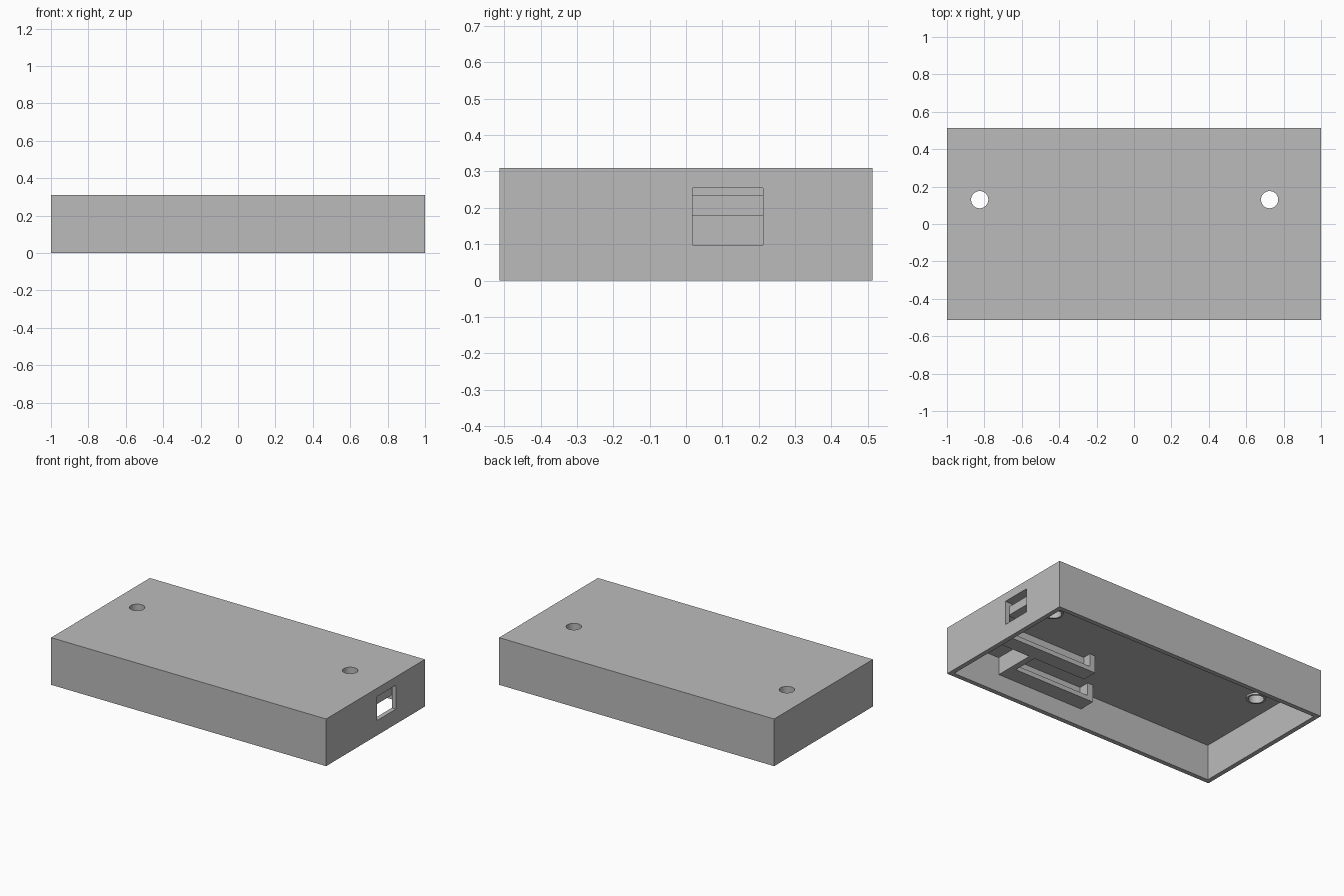
import bpy
from mathutils import Vector

default = bpy.data.objects.get("Cube")
if default:
    bpy.data.objects.remove(default, do_unlink=True)

grey = bpy.data.materials.new("plain_grey")
grey.use_nodes = True
grey.diffuse_color = (0.5, 0.5, 0.5, 1)
grey.node_tree.nodes["Principled BSDF"].inputs["Base Color"].default_value = (0.5, 0.5, 0.5, 1)


def box(name, low, high):
    """Box between two opposite corners."""
    low, high = Vector(low), Vector(high)
    bpy.ops.mesh.primitive_cube_add(size=1)
    ob = bpy.context.object
    ob.name = name
    for v in ob.data.vertices:
        v.co = (low + high) / 2 + v.co * (high - low)
    ob.data.materials.append(grey)
    return ob


def cylinder(name, x, y, radius, bottom, top):
    bpy.ops.mesh.primitive_cylinder_add(vertices=48, radius=radius, depth=top - bottom,
                                        location=(x, y, (bottom + top) / 2))
    ob = bpy.context.object
    ob.name = name
    ob.data.materials.append(grey)
    return ob


def cut(target, cutter):
    """Subtract the cutter from the target, then remove it."""
    cutter.hide_render = True
    mod = target.modifiers.new("cut", "BOOLEAN")
    mod.operation = "DIFFERENCE"
    mod.solver = "EXACT"
    mod.object = cutter
    bpy.context.view_layer.objects.active = target
    bpy.ops.object.modifier_apply(modifier=mod.name)
    bpy.data.objects.remove(cutter, do_unlink=True)


def smooth(ob):
    bpy.ops.object.select_all(action="DESELECT")
    ob.select_set(True)
    bpy.context.view_layer.objects.active = ob
    bpy.ops.object.shade_smooth_by_angle()


HALF_Y, HEIGHT, WALL, CEILING = 0.513, 0.31, 0.03, 0.232
LOW = 0.118                       # underside of the brackets
INNER_X, INNER_Y = 1 - WALL, HALF_Y - WALL
HOLES = [(-0.825, 0.13), (0.725, 0.13)]

# Shell, open underneath, with a port in the right wall
shell = box("shell", (-1, -HALF_Y, 0), (1, HALF_Y, HEIGHT))
cut(shell, box("cavity", (-INNER_X, -INNER_Y, -0.1), (INNER_X, INNER_Y, CEILING)))
cut(shell, box("port_cutter", (0.94, 0.018, 0.098), (1.1, 0.212, 0.255)))

# Screw holes with a low collar under the top
for i, (x, y) in enumerate(HOLES):
    collar = cylinder(f"hole_collar_{i}", x, y, 0.058, CEILING - 0.012, CEILING + 0.01)
    for ob in (shell, collar):
        cut(ob, cylinder("hole_cutter", x, y, 0.046, 0.1, 0.4))
    smooth(collar)
smooth(shell)

# Stop behind the upper half of the port
box("port_stop", (0.87, 0.0, 0.178), (0.965, 0.23, CEILING + 0.002))


def rail(name, x0, x1, y_wall, y_lip):
    """Hanging rail with a lower lip and an end post at its inner end."""
    thick = 0.045 if y_lip > y_wall else -0.045
    for part, xa, xb, ya, yb, za, zb in (
            ("web", x0, x1, y_wall, y_wall + thick, LOW, CEILING + 0.002),
            ("lip", x0, x1, y_wall, y_lip, LOW, LOW + 0.03),
            ("post", x0, x0 + 0.04, y_wall, y_lip, LOW, CEILING + 0.002)):
        box(f"{name}_{part}", (xa, min(ya, yb), za), (xb, max(ya, yb), zb))


# Slide rails either side of the port
rail("front_slide", 0.21, INNER_X + 0.005, -0.205, -0.105)
rail("back_slide", 0.21, INNER_X + 0.005, 0.43, 0.335)

# Bracket along the front wall, closed at its outer end
rail("wall_bracket", 0.0, 0.63, -INNER_Y - 0.005, -0.375)
box("bracket_end", (0.59, -INNER_Y - 0.005, LOW), (0.63, -0.205, CEILING + 0.002))
